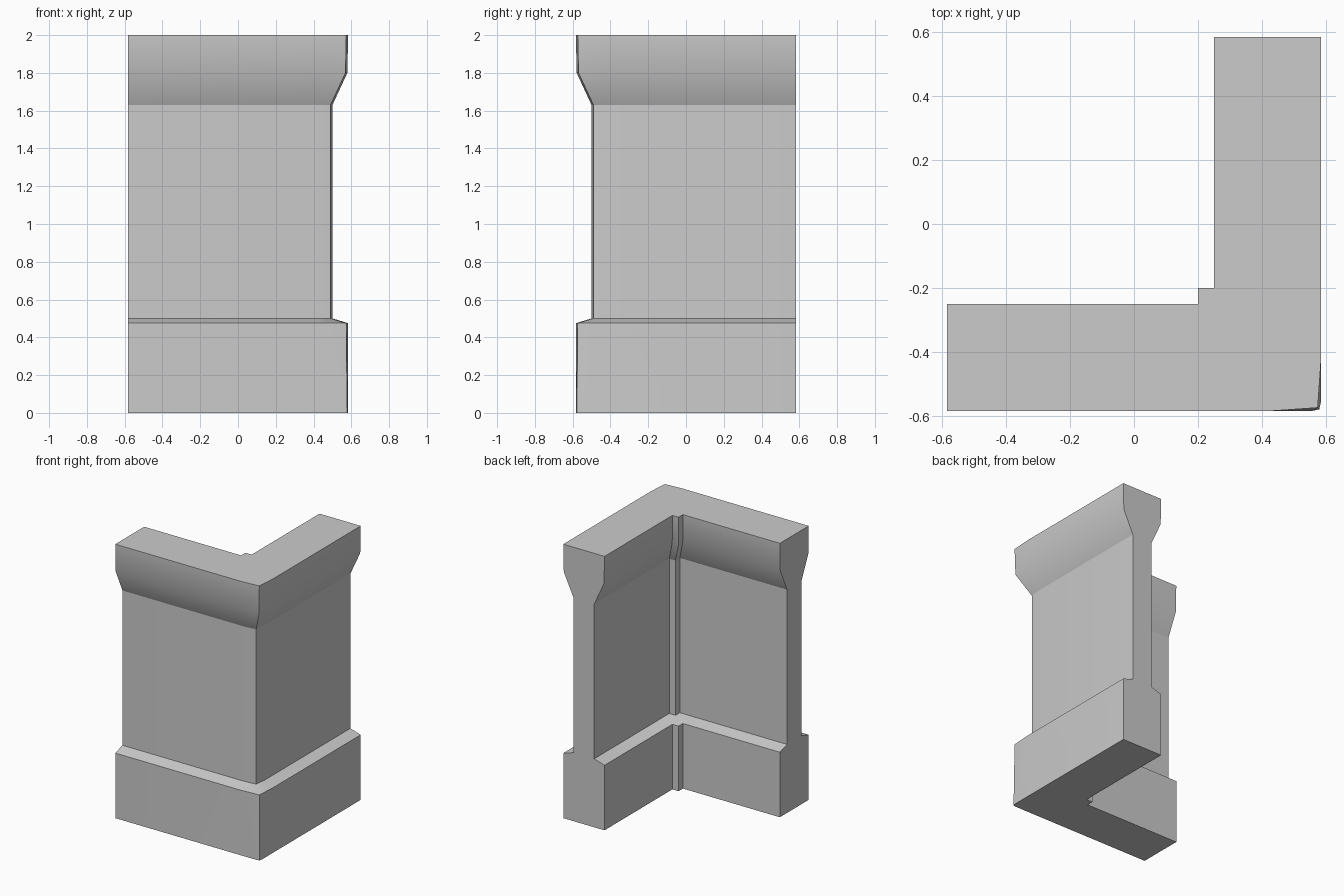
import bpy, bmesh, math

if "Cube" in bpy.data.objects:
    bpy.data.objects.remove(bpy.data.objects["Cube"])

H = 0.583  # half width of the corner wall

# Profile: height, inset of the wall faces, start of the outer corner easing
PROFILE = [(0.0, 0.0, 0.555), (0.475, 0.0, 0.43), (0.5, 0.083, 0.41),
           (1.63, 0.083, 0.41), (1.8, 0.004, 0.43), (2.0, 0.0, 0.43)]


def plan(d, a, ease):
    """L-shaped plan at inset d, with inner corner post and eased outer corner."""
    o, i, p = H - d, 0.25 + d, 0.2 + d
    c = o - ease
    return [(-H, -o), (a, -o), (c, -c), (o, -a), (o, H), (i, H),
            (i, -p), (p, -p), (p, -i), (-H, -i)]


# Stack the plans into a closed wall
bm = bmesh.new()
rings = []
for z, d, a in PROFILE:
    ease = 0.005 if z == 0 else 0.01
    rings.append([bm.verts.new((x, y, z)) for x, y in plan(d, a, ease)])
n = len(rings[0])
for low, high in zip(rings, rings[1:]):
    for k in range(n):
        m = (k + 1) % n
        bm.faces.new((low[k], low[m], high[m], high[k]))
bm.faces.new(rings[0][::-1])
bm.faces.new(rings[-1])

# Crisp crease below the cornice and around the ledge
for e in bm.edges:
    za, zb = (v.co.z for v in e.verts)
    if za == zb and za < 1.7:
        e.smooth = False
bm.normal_update()
bmesh.ops.recalc_face_normals(bm, faces=bm.faces[:])

mesh = bpy.data.meshes.new("corner_wall")
bm.to_mesh(mesh)
bm.free()
wall = bpy.data.objects.new("corner_wall", mesh)
bpy.context.collection.objects.link(wall)
bpy.context.view_layer.objects.active = wall
wall.select_set(True)
bpy.ops.object.shade_smooth_by_angle(angle=math.radians(50), keep_sharp_edges=True)
